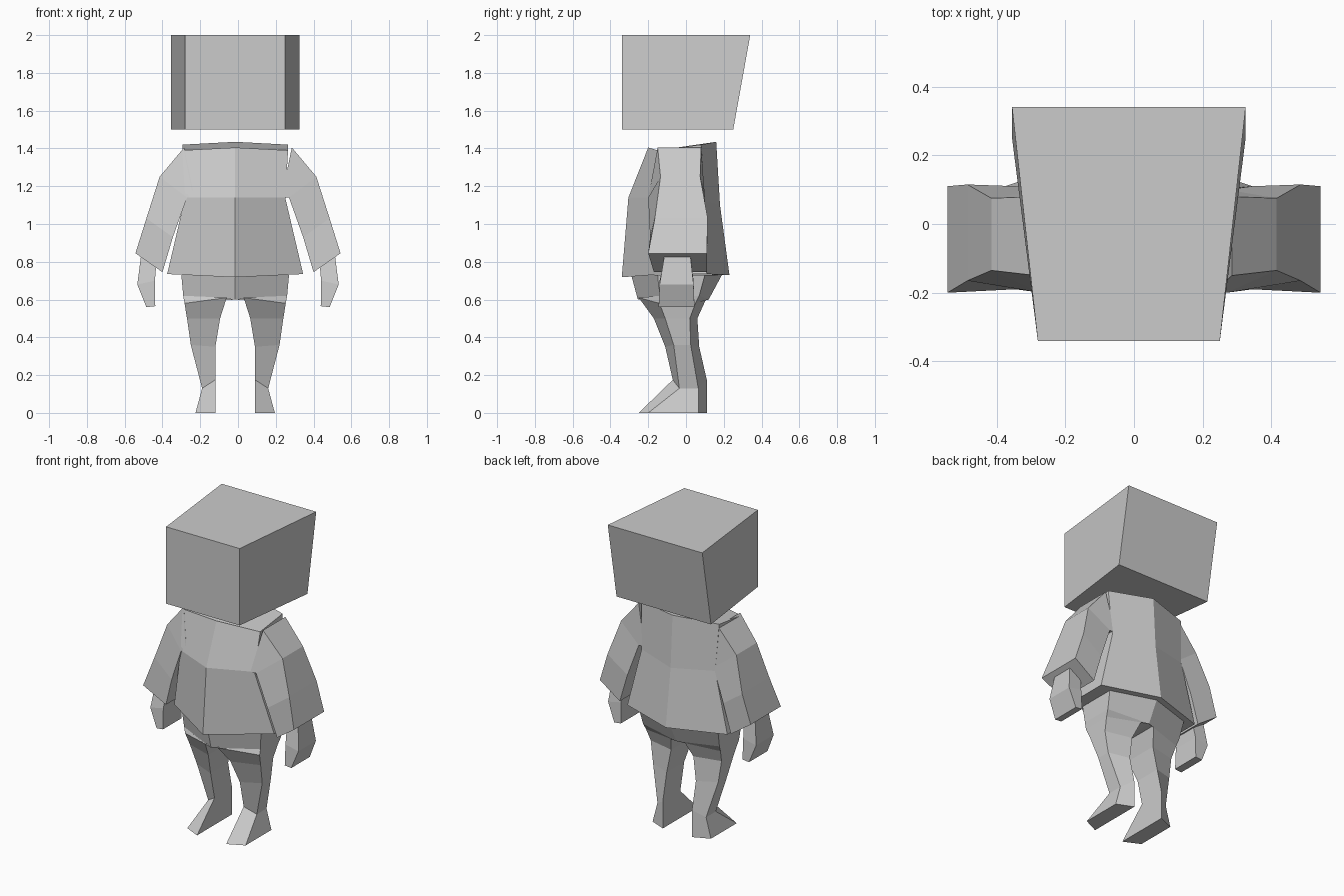
import bpy, bmesh

if "Cube" in bpy.data.objects:
    bpy.data.objects.remove(bpy.data.objects["Cube"])

CX = -0.015  # centre line of head, tunic and legs


def loft(name, rings):
    """Skin equal-sized rings of points and cap both ends."""
    bm = bmesh.new()
    vs = [[bm.verts.new(p) for p in r] for r in rings]
    n = len(rings[0])
    for a, b in zip(vs, vs[1:]):
        for i in range(n):
            j = (i + 1) % n
            bm.faces.new((a[i], a[j], b[j], b[i]))
    bm.faces.new(vs[0])
    bm.faces.new(vs[-1])
    bmesh.ops.recalc_face_normals(bm, faces=bm.faces)
    me = bpy.data.meshes.new(name)
    bm.to_mesh(me)
    bm.free()
    ob = bpy.data.objects.new(name, me)
    bpy.context.collection.objects.link(ob)
    return ob


def limb(name, sections, side, cx):
    """Four-sided limb. Section: outer (x, z, y front, y back), inner (same)."""
    rings = []
    for (ox, oz, of, ob), (ix, iz, nf, nb) in sections:
        rings.append([(cx + side * ox, of, oz), (cx + side * ox, ob, oz),
                      (cx + side * ix, nb, iz), (cx + side * ix, nf, iz)])
    loft(name, rings)


# Head: block that widens to the back, with a sloping back
def head_ring(z, back):
    return [(CX - .265, -.34, z), (CX + .265, -.34, z),
            (CX + .34, back, z), (CX - .34, back, z)]


loft("head", [head_ring(1.5, .25), head_ring(2.0, .34)])


# Tunic: hexagonal rings (half width, y of front/front corner/back corner/back, z of same)
def tunic_ring(w, ys, zs):
    f, fc, bc, b = zip(ys, zs)
    return [(CX, *f), (CX + w, *fc), (CX + w, *bc), (CX, *b),
            (CX - w, *bc), (CX - w, *fc)]


loft("tunic", [
    tunic_ring(.36, (-.34, -.12, .11, .23), (.718, .735, .735, .73)),
    tunic_ring(.265, (-.305, -.19, .10, .18), (1.14, 1.14, 1.12, 1.10)),
    tunic_ring(.28, (-.20, -.15, .08, .16), (1.405, 1.39, 1.42, 1.435)),
])

sleeve = [
    ((.285, 1.405, -.15, .08), (.23, 1.14, -.20, .10)),
    ((.415, 1.25, -.135, .075), (.27, 1.14, -.20, .10)),
    ((.485, 1.03, -.165, .115), (.345, .93, -.19, .11)),
    ((.543, .845, -.20, .11), (.40, .745, -.17, .11)),
]
hand = [
    ((.51, .86, -.11, .02), (.43, .82, -.11, .02)),
    ((.533, .68, -.14, .04), (.44, .70, -.14, .04)),
    ((.485, .56, -.145, .045), (.438, .565, -.145, .045)),
]
# Leg with half of the hips, running down to the pointed foot
leg = [
    ((.285, .73, -.15, .10), (0, .73, -.29, .19)),
    ((.275, .62, -.14, .07), (0, .60, -.255, .12)),
    ((.268, .58, -.14, .05), (.045, .61, -.25, .11)),
    ((.255, .50, -.11, .02), (.08, .50, -.17, .06)),
    ((.235, .36, -.065, .025), (.105, .35, -.11, .07)),
    ((.175, .13, -.035, .065), (.105, .175, -.07, .11)),
    ((.21, 0, -.20, .065), (.105, 0, -.25, .11)),
]
for tag, side in (("right", 1), ("left", -1)):
    limb("sleeve_" + tag, sleeve, side, 0)
    limb("hand_" + tag, hand, side, 0)
    limb("leg_" + tag, leg, side, CX)
